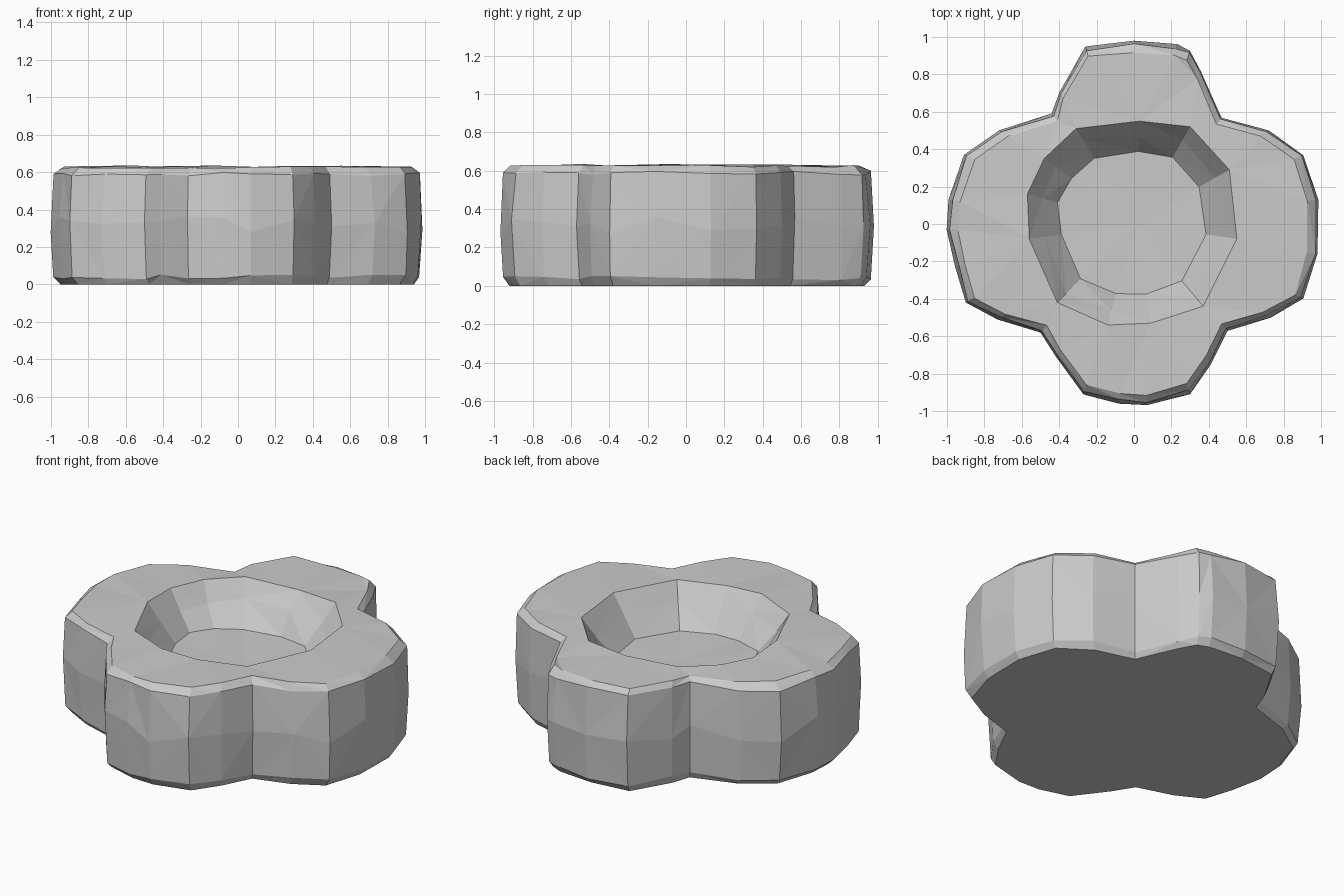
import bpy, bmesh, random
from mathutils import Vector

if "Cube" in bpy.data.objects:
    bpy.data.objects.remove(bpy.data.objects["Cube"])

random.seed(4)

# Four-lobed outer outline, seen from the top
OUTLINE = [(0, .98), (.23, .96), (.30, .93), (.36, .82), (.47, .57), (.72, .50),
           (.91, .37), (.99, .13), (.985, -.16), (.91, -.40), (.73, -.50), (.50, -.57),
           (.41, -.75), (.30, -.91), (.07, -.97), (-.08, -.965), (-.27, -.91), (-.42, -.71),
           (-.50, -.58), (-.73, -.51), (-.90, -.42), (-.96, -.23), (-1, -.03), (-.99, .13),
           (-.91, .37), (-.72, .50), (-.44, .59), (-.40, .71), (-.26, .95)]
# Uneven rim of the central hollow
RIM = [(.03, .55), (.30, .52), (.51, .29), (.55, -.08), (.37, -.44), (.09, -.53),
       (-.14, -.54), (-.41, -.42), (-.56, -.08), (-.57, .16), (-.48, .35), (-.31, .51)]

bm = bmesh.new()


def add_ring(points, z, scale=1.0, wobble_xy=0.0, wobble_z=0.0):
    verts = []
    for x, y in points:
        s = scale + random.uniform(-wobble_xy, wobble_xy)
        verts.append(bm.verts.new((x * s, y * s, z + random.uniform(-wobble_z, wobble_z))))
    return verts


def skin(a, b):
    n = len(a)
    for i in range(n):
        j = (i + 1) % n
        quad = (a[i], a[j], b[j], b[i])
        # alternating triangles give the chipped stone facets
        k = random.randint(0, 1)
        bm.faces.new((quad[k], quad[k + 1], quad[k + 2]))
        bm.faces.new((quad[k], quad[k + 2], quad[(k + 3) % 4]))


def ring_edges(ring):
    return [bm.edges.get((ring[i - 1], ring[i])) for i in range(len(ring))]


# Chunky outer wall with worn top and bottom edges
wall = [add_ring(OUTLINE, .003, .95),
        add_ring(OUTLINE, .04, .982, .006, .012),
        add_ring(OUTLINE, .32, .998, .004, .05),
        add_ring(OUTLINE, .59, .98, .008, .012),
        add_ring(OUTLINE, .625, .94, .008, .006)]
for v in wall[0]:
    v.co.z = 0
for low, high in zip(wall, wall[1:]):
    skin(low, high)
bm.faces.new(wall[0])

# Hollow with sloping sides and a shallow floor
bowl = [add_ring(RIM, .63, 1, 0, .006),
        add_ring(RIM, .52, .87, .02, .015),
        add_ring(RIM, .40, .70, .02, .015)]
for high, low in zip(bowl, bowl[1:]):
    skin(high, low)
floor_centre = bm.verts.new((.03, .0, .385))
for i in range(len(RIM)):
    bm.faces.new((bowl[-1][i - 1], bowl[-1][i], floor_centre))

# Flat top between the outer edge and the hollow
bmesh.ops.triangle_fill(bm, use_beauty=True, normal=Vector((0, 0, 1)),
                        edges=ring_edges(wall[-1]) + ring_edges(bowl[0]))

bmesh.ops.recalc_face_normals(bm, faces=bm.faces[:])
mesh = bpy.data.meshes.new("stone_basin")
bm.to_mesh(mesh)
bm.free()
basin = bpy.data.objects.new("stone_basin", mesh)
bpy.context.collection.objects.link(basin)
